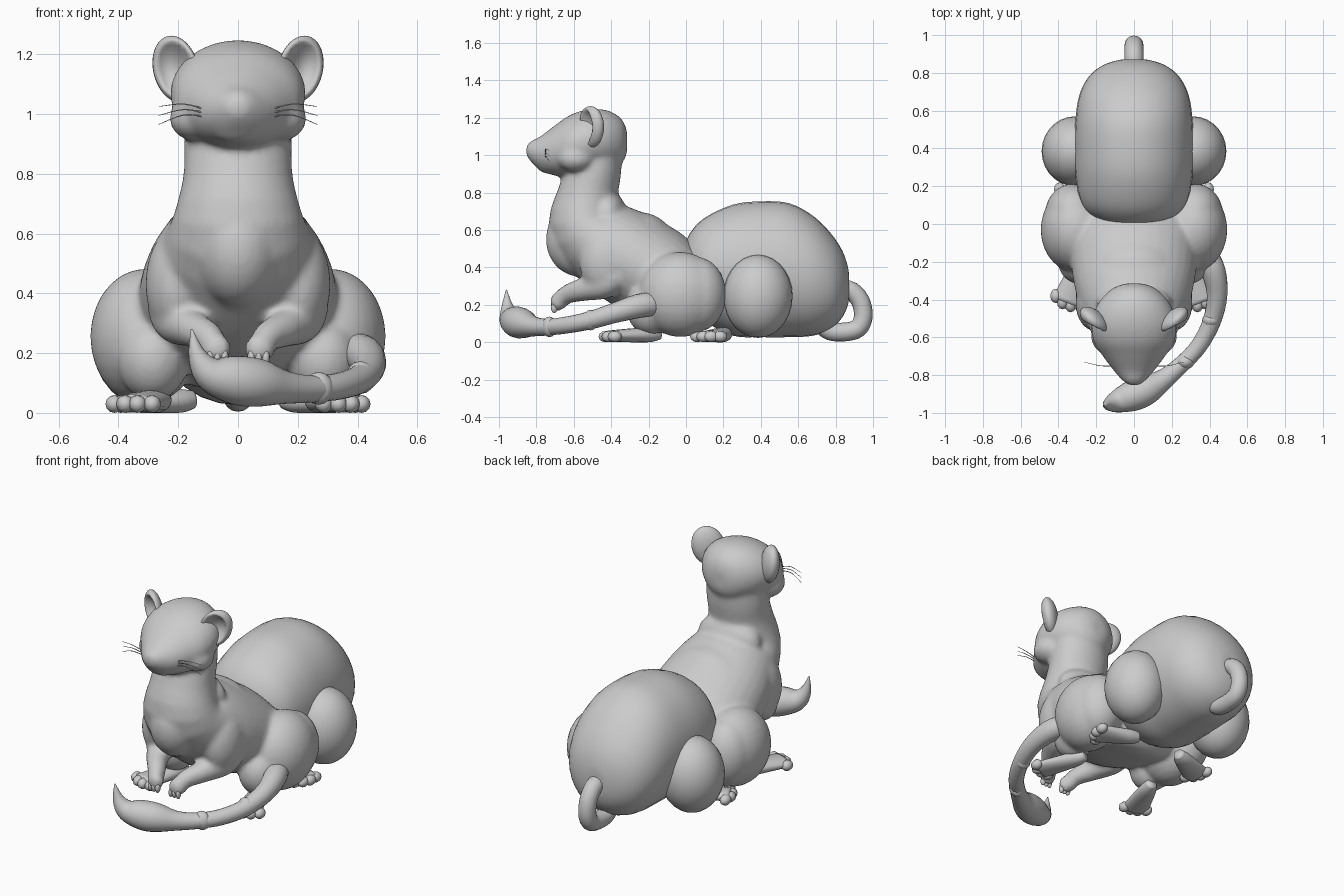
import bpy, bmesh, math
from mathutils import Vector

cube = bpy.data.objects.get("Cube")
if cube:
    bpy.data.objects.remove(cube, do_unlink=True)

GREY = (0.6, 0.6, 0.6, 1)
fur = bpy.data.materials.new("light_grey")
fur.use_nodes = True
fur.diffuse_color = GREY
fur.node_tree.nodes["Principled BSDF"].inputs["Base Color"].default_value = GREY


def finish(name, bm):
    bmesh.ops.recalc_face_normals(bm, faces=bm.faces)
    for f in bm.faces:
        f.smooth = True
    mesh = bpy.data.meshes.new(name)
    bm.to_mesh(mesh)
    bm.free()
    mesh.materials.append(fur)
    ob = bpy.data.objects.new(name, mesh)
    bpy.context.collection.objects.link(ob)
    return ob


def spline(a, b, c, d, t):
    return 0.5 * (2 * b + (c - a) * t + (2 * a - 5 * b + 4 * c - d) * t * t
                  + (3 * b - a - 3 * c + d) * t ** 3)


def loft(name, sections, ref=(1, 0, 0), segs=24, steps=4, power=2.0, axis=None):
    """Skin elliptical sections (x, y, z, half width, half height) along a smooth path.
    The sections face along the path, or along axis when it is given."""
    s = [Vector(q) for q in sections]
    s = [s[0]] + s + [s[-1]]
    path = [spline(*s[i:i + 4], k / steps) for i in range(len(s) - 3) for k in range(steps)]
    path.append(s[-1])
    bm = bmesh.new()
    rings = []
    for i, p in enumerate(path):
        a, b = path[max(i - 1, 0)], path[min(i + 1, len(path) - 1)]
        t = Vector(axis or (b - a)[:3]).normalized()
        side = (Vector(ref) - t * t.dot(Vector(ref))).normalized()
        up = side.cross(t)
        ring = []
        for k in range(segs):
            ang = math.tau * k / segs
            c, n = math.cos(ang), math.sin(ang)
            c = math.copysign(abs(c) ** (2 / power), c)
            n = math.copysign(abs(n) ** (2 / power), n)
            ring.append(bm.verts.new(Vector(p[:3]) + side * c * p[3] + up * n * p[4]))
        rings.append(ring)
    for r, q in zip(rings, rings[1:]):
        for k in range(segs):
            j = (k + 1) % segs
            bm.faces.new((r[k], r[j], q[j], q[k]))
    bm.faces.new(rings[0])
    bm.faces.new(rings[-1])
    return finish(name, bm)


def tube(name, points, ref=(1, 0, 0), segs=16):
    return loft(name, [(x, y, z, r, r) for x, y, z, r in points], ref, segs)


def ball(name, centre, radii, segs=28):
    bm = bmesh.new()
    bmesh.ops.create_uvsphere(bm, u_segments=segs, v_segments=segs // 2, radius=1)
    for v in bm.verts:
        v.co = Vector([c + r * k for c, r, k in zip(centre, radii, v.co)])
    return finish(name, bm)


def fuse(name, parts):
    """Melt overlapping parts into one soft skin."""
    bm = bmesh.new()
    for part in parts:
        bm.from_mesh(part.data)
        bpy.data.objects.remove(part, do_unlink=True)
    ob = finish(name, bm)
    remesh = ob.modifiers.new("skin", 'REMESH')
    remesh.mode = 'VOXEL'
    remesh.voxel_size = .013
    remesh.use_smooth_shade = True
    soften = ob.modifiers.new("soften", 'SMOOTH')
    soften.factor = .5
    soften.iterations = 10


# Front body: hips, back, chest, neck and head
body = [
    loft("torso", [(0, .17, .25, .1, .08), (0, .12, .25, .28, .17), (0, .02, .27, .36, .2),
                   (0, -.15, .36, .34, .255), (0, -.35, .475, .31, .25),
                   (0, -.53, .61, .235, .205), (0, -.525, .78, .185, .165),
                   (0, -.49, .92, .18, .145), (0, -.47, 1.04, .17, .13)], segs=32),
    ball("chest", (0, -.57, .55), (.15, .18, .2)),
    ball("nape", (0, -.42, .69), (.2, .1, .12)),
    ball("back", (0, -.25, .52), (.24, .19, .175)),
    loft("head", [(0, y, z, w, h) for y, z, w, h in (
        (-.315, 1.07, .05, .06), (-.345, 1.075, .12, .12), (-.42, 1.08, .19, .16),
        (-.52, 1.075, .225, .17), (-.62, 1.05, .215, .165), (-.7, 1.025, .165, .135),
        (-.78, 1.01, .105, .09), (-.83, 1.02, .06, .055), (-.855, 1.025, .025, .025))],
        segs=32, axis=(0, -1, 0)),
    ball("chin", (0, -.73, .945), (.09, .07, .045), 20)]

# Rear body, rounded in outline and nearly constant in width
loft("rear_body", [(0, y, z, w, h) for y, z, w, h in (
    (-.018, .4, .09, .08), (.02, .4, .19, .18), (.1, .39, .275, .275), (.25, .385, .31, .35),
    (.4, .39, .315, .363), (.55, .385, .31, .358), (.68, .355, .29, .32),
    (.78, .325, .24, .25), (.84, .31, .165, .17), (.868, .3, .08, .09), (.872, .3, .03, .03))],
    segs=32, power=2.05, axis=(0, 1, 0))
tube("curled_rear_tail", [(0, y, z, .05) for y, z in (
    (.8, .25), (.87, .28), (.93, .225), (.948, .14), (.92, .075), (.85, .055),
    (.77, .06), (.72, .1))])

# Long tail sweeping forward on the left, with a full tuft and pointed tip
tube("long_tail", [
    (.33, -.08, .2, .05), (.41, -.22, .2, .065), (.44, -.37, .16, .055),
    (.41, -.52, .115, .048), (.34, -.65, .09, .045), (.25, -.745, .08, .045),
    (.16, -.82, .085, .055), (.07, -.875, .1, .08), (-.01, -.91, .11, .082),
    (-.09, -.94, .13, .06), (-.135, -.955, .19, .032), (-.155, -.96, .28, .003)],
    ref=(.6, -1, 1), segs=20)
for x, y, z in ((.41, -.51, .118), (.27, -.73, .082)):
    ball("tail_band", (x, y, z), (.05, .04, .055), 16)


def ear(side, s):
    """A rounded ear whose front face is pushed in to a cup."""
    bm = bmesh.new()
    bmesh.ops.create_uvsphere(bm, u_segments=28, v_segments=20, radius=1)
    for v in bm.verts:
        x, y, z = v.co
        rim = math.hypot(x, z)
        if y < 0 and rim < .85:
            y = -.5 + .9 * (1 - (rim / .85) ** 2)
        v.co = (s * (.208 + .077 * x + .015 * z), -.51 + .06 * y + .04 * x, 1.15 + .112 * z)
    finish(side + "_ear", bm)


def foot(name, heel, toe):
    """A long flat foot from heel to toe, with four toes across its end."""
    heel, toe = Vector(heel), Vector(toe)
    loft(name, [(*heel.lerp(toe, t), z, w, h) for t, z, w, h in (
        (0, .045, .03, .03), (.2, .04, .05, .04), (.6, .036, .068, .036),
        (.95, .032, .08, .03))], segs=16)
    across = (toe - heel).orthogonal().normalized()
    along = (toe - heel).normalized()
    for k in range(4):
        off = (k - 1.5) * .045
        p = toe + across * off - along * abs(off) * .4
        ball(name + "_toe", (p.x, p.y, .03), (.03, .038, .03), 12)


for side, s in (("left", 1), ("right", -1)):
    ear(side, s)

    # Cheeks, shoulders, raised forelegs and haunches that melt into the front body
    body += [
        ball("cheek", (s * .145, -.59, .985), (.085, .1, .075), 20),
        ball("shoulder", (s * .2, -.42, .43), (.11, .15, .19)),
        ball("haunch", (s * .31, -.03, .255), (.185, .225, .228)),
        ball("hip", (s * .32, .06, .255), (.15, .155, .2)),
        ball("knee", (s * .285, -.19, .18), (.12, .13, .14)),
        tube("foreleg", [(s * .22, -.38, .36, .085), (s * .205, -.44, .31, .08),
                         (s * .15, -.56, .28, .062), (s * .095, -.645, .25, .05),
                         (s * .075, -.69, .2, .044)]),
        ball("forepaw", (s * .07, -.69, .215), (.048, .038, .052), 16)]
    foot(side + "_hind_foot", (s * .25, -.14), (s * .36, -.43))
    for k in range(3):
        ball(side + "_finger", (s * (.045 + .024 * k), -.705, .185), (.014, .018, .03), 10)

    # Legs of the rear body
    ball(side + "_rear_haunch", (s * .312, .385, .245), (.177, .185, .222))
    foot(side + "_rear_foot", (s * .15, .22), (s * .39, .11))

    # Whiskers
    for k in range(3):
        lift = .03 * (k - 1)
        tube(side + "_whisker", [(s * .1, -.75, 1 + lift * .4, .003),
                                 (s * .18, -.75, 1.015 + lift * .6, .002),
                                 (s * .265, -.73, .995 + lift, .001)], ref=(0, 0, 1), segs=5)

fuse("front_body", body)
